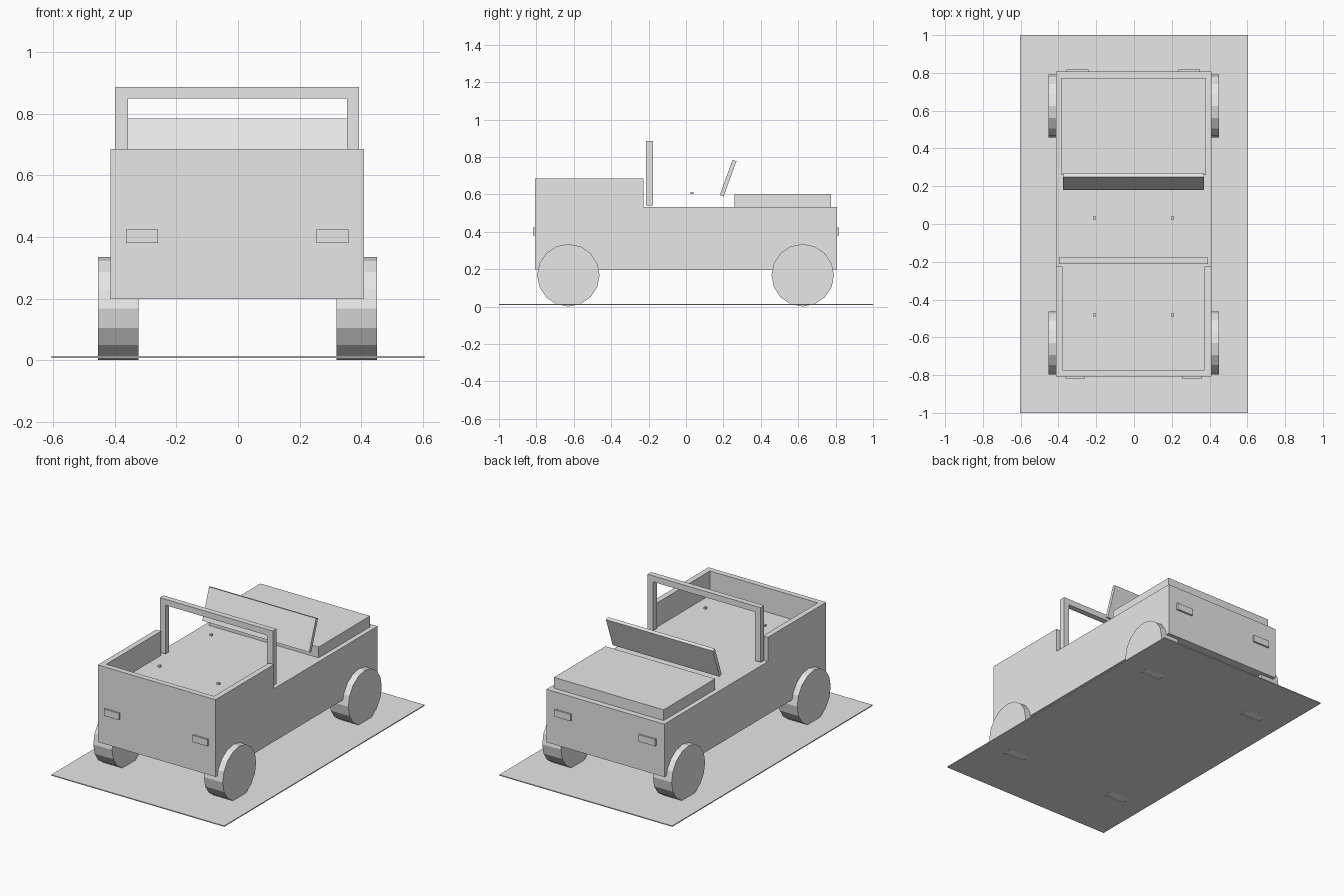
import bpy, bmesh, math
from mathutils import Matrix

old = bpy.data.objects.get("Cube")
if old:
    bpy.data.objects.remove(old, do_unlink=True)

GREY = (0.8, 0.8, 0.8, 1.0)
grey = bpy.data.materials.new("light grey")
grey.use_nodes = True
grey.diffuse_color = GREY
grey.node_tree.nodes["Principled BSDF"].inputs["Base Color"].default_value = GREY


def finish(name, bm):
    bmesh.ops.recalc_face_normals(bm, faces=bm.faces)
    mesh = bpy.data.meshes.new(name)
    bm.to_mesh(mesh)
    bm.free()
    mesh.materials.append(grey)
    ob = bpy.data.objects.new(name, mesh)
    bpy.context.collection.objects.link(ob)
    return ob


def box(name, xs, ys, zs):
    """Box spanning the given (min, max) ranges, with its origin at the centre."""
    size = [b - a for a, b in (xs, ys, zs)]
    bm = bmesh.new()
    bmesh.ops.create_cube(bm, size=1, matrix=Matrix.Diagonal((*size, 1)))
    ob = finish(name, bm)
    ob.location = [(a + b) / 2 for a, b in (xs, ys, zs)]
    return ob


def extruded(name, outline, axis, start, depth):
    """Extrude a closed 2D outline along x (outline in y, z), y (x, z) or z (x, y)."""
    bm = bmesh.new()
    verts = []
    for p in outline:
        co = list(p)
        co.insert(axis, start)
        verts.append(bm.verts.new(co))
    face = bm.faces.new(verts)
    moved = bmesh.ops.extrude_face_region(bm, geom=[face])["geom"]
    shift = [0, 0, 0]
    shift[axis] = depth
    bmesh.ops.translate(bm, vec=shift,
                        verts=[g for g in moved if isinstance(g, bmesh.types.BMVert)])
    return finish(name, bm)


# Ground plate
box("base_plate", (-0.604, 0.604), (-1, 1), (0.008, 0.014))

# Body tub and the walls round the cargo bed
L, R, END, DECK = -0.414, 0.409, 0.808, 0.532
WALL = 0.035
box("body", (L, R), (-END, END), (0.198, DECK))
bed_front = -0.226
extruded("cargo_walls", [
    (L, bed_front), (L, -END), (R, -END), (R, bed_front),
    (R - WALL, bed_front), (R - WALL, -END + WALL),
    (L + WALL, -END + WALL), (L + WALL, bed_front)], 2, DECK, 0.153)

# Raised hood
box("hood", (-0.386, 0.381), (0.26, 0.774), (0.534, 0.602))

# Roll bar: an upside-down U
extruded("roll_bar", [
    (-0.397, 0.542), (-0.397, 0.887), (0.392, 0.887), (0.392, 0.542),
    (0.353, 0.542), (0.353, 0.849), (-0.357, 0.849), (-0.357, 0.542)],
    1, -0.213, 0.036)

# Leaning windshield
shield = box("windshield", (-0.376, 0.371), (0.214, 0.236), (0.587, 0.787))
shield.rotation_euler.x = math.radians(-20)

# Wheels: flat sixteen-sided drums
for end, y in (("rear", -0.629), ("front", 0.624)):
    for side, x in (("right", -0.388), ("left", 0.385)):
        bm = bmesh.new()
        bmesh.ops.create_cone(bm, cap_ends=True, segments=16, radius1=0.167,
                              radius2=0.167, depth=0.131,
                              matrix=Matrix.Rotation(math.pi / 2, 4, "Y"))
        finish(f"{end}_{side}_wheel", bm).location = (x, y, 0.168)

# Lamps at both ends
for end, y, half, xs in (("rear", -END, 0.052, (-0.311, 0.307)),
                         ("front", END, 0.058, (-0.3, 0.291))):
    for side, x in zip(("right", "left"), xs):
        box(f"{end}_{side}_lamp", (x - half, x + half),
            (y - 0.011, y + 0.011), (0.381, 0.424))

# Small pegs above the deck
for end, y in (("rear", -0.483), ("front", 0.033)):
    for side, x in (("right", -0.21), ("left", 0.203)):
        box(f"{end}_{side}_peg", (x - 0.008, x + 0.008),
            (y - 0.008, y + 0.008), (0.602, 0.614))
